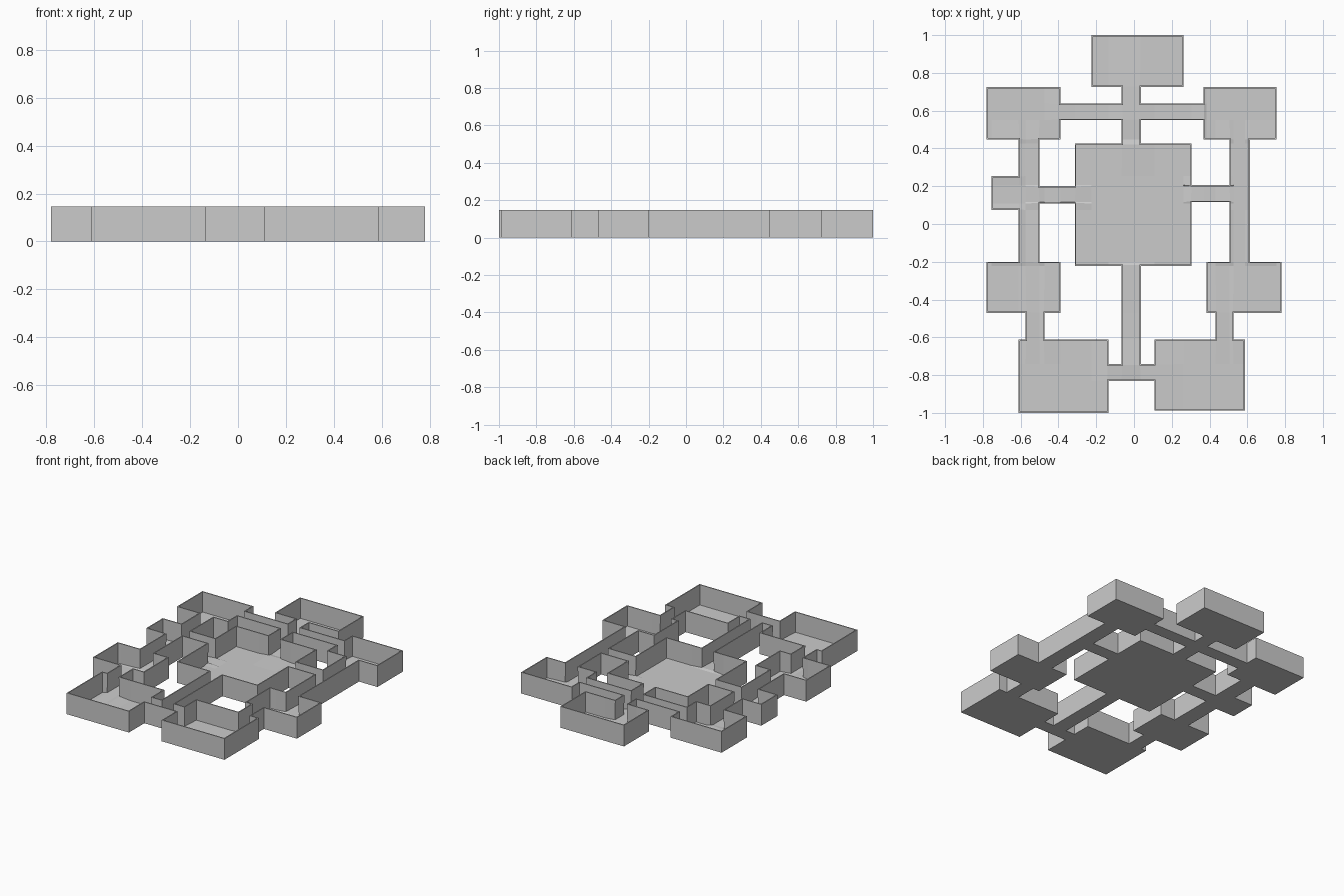
import bpy, bmesh

if "Cube" in bpy.data.objects:
    bpy.data.objects.remove(bpy.data.objects["Cube"])

WALL_TOP = 0.147
THICK = 0.007

# x0, x1, y0, y1 of every room
ROOMS = [
    (-0.225, 0.262, 0.725, 1.0),     # north
    (-0.78, -0.39, 0.447, 0.725),    # north west
    (0.367, 0.754, 0.447, 0.725),    # north east
    (-0.754, -0.611, 0.074, 0.254),  # small west
    (-0.313, 0.305, -0.222, 0.426),  # central hall
    (-0.78, -0.39, -0.47, -0.2),     # west
    (0.384, 0.78, -0.47, -0.2),      # east
    (-0.611, -0.135, -1.0, -0.612),  # south west
    (0.108, 0.588, -0.988, -0.612),  # south east
]

# Corridors that join the rooms
CORRIDORS = [
    (-0.066, 0.036, 0.426, 0.725),    # hall to north
    (-0.39, 0.367, 0.55, 0.638),      # north cross passage
    (-0.611, -0.5, -0.2, 0.447),      # west passage
    (0.505, 0.613, -0.2, 0.447),      # east passage
    (-0.5, -0.313, 0.108, 0.2),       # hall to west
    (0.305, 0.505, 0.116, 0.206),     # hall to east
    (-0.574, -0.473, -0.612, -0.47),  # west to south west
    (0.431, 0.528, -0.612, -0.47),    # east to south east
    (-0.066, 0.036, -0.831, -0.222),  # hall to south
    (-0.135, 0.108, -0.831, -0.741),  # south cross passage
]


def build_tray(name, rects):
    """Union of rectangles as a floor, with a thin wall round its outline."""
    xs = sorted({v for r in rects for v in r[:2]})
    ys = sorted({v for r in rects for v in r[2:]})
    bm = bmesh.new()
    verts = {}

    def vert(x, y):
        if (x, y) not in verts:
            verts[x, y] = bm.verts.new((x, y, 0))
        return verts[x, y]

    # Floor cells
    for x0, x1 in zip(xs, xs[1:]):
        for y0, y1 in zip(ys, ys[1:]):
            cx, cy = (x0 + x1) / 2, (y0 + y1) / 2
            if any(a < cx < b and c < cy < d for a, b, c, d in rects):
                bm.faces.new([vert(x0, y0), vert(x1, y0), vert(x1, y1), vert(x0, y1)])

    # Walls on every open floor edge
    top = {}
    edges = [(e.link_loops[0].vert, e.link_loops[0].link_loop_next.vert)
             for e in bm.edges if e.is_boundary]
    for a, b in edges:
        for v in (a, b):
            if v not in top:
                top[v] = bm.verts.new((v.co.x, v.co.y, WALL_TOP))
        bm.faces.new([b, a, top[a], top[b]])

    mesh = bpy.data.meshes.new(name)
    bm.to_mesh(mesh)
    bm.free()
    obj = bpy.data.objects.new(name, mesh)
    bpy.context.collection.objects.link(obj)

    # Thickness grows inward and upward from the outer skin
    solid = obj.modifiers.new("thickness", 'SOLIDIFY')
    solid.thickness = THICK
    solid.offset = 1
    solid.use_even_offset = True
    return obj


build_tray("floor_plan_walls", ROOMS + CORRIDORS)
